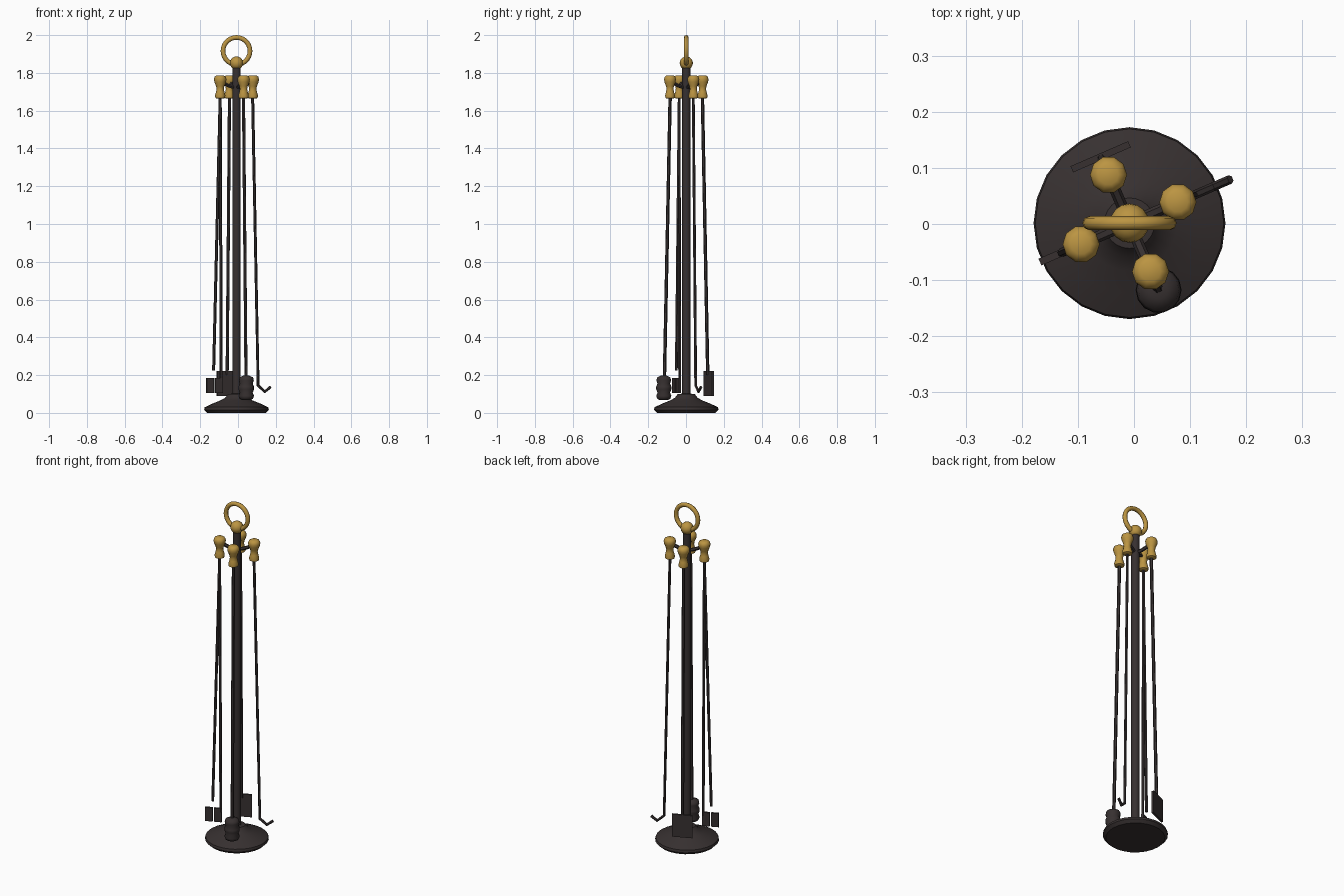
import bpy, bmesh, math
from mathutils import Vector

if "Cube" in bpy.data.objects:
    bpy.data.objects.remove(bpy.data.objects["Cube"])


def material(name, rgb):
    m = bpy.data.materials.new(name)
    m.use_nodes = True
    m.diffuse_color = (*rgb, 1)
    b = m.node_tree.nodes["Principled BSDF"]
    b.inputs["Base Color"].default_value = (*rgb, 1)
    b.inputs["Roughness"].default_value = 0.6
    return m


IRON = material("dark iron", (0.038, 0.030, 0.030))
BRASS = material("brass", (0.50, 0.30, 0.055))
CENTRE = Vector((-0.008, 0.0015, 0))
TURN = math.radians(23.5)


def finish(obj, name, mat, angle=40):
    obj.name = name
    obj.data.materials.append(mat)
    bpy.ops.object.select_all(action='DESELECT')
    obj.select_set(True)
    bpy.context.view_layer.objects.active = obj
    bpy.ops.object.shade_smooth_by_angle(angle=math.radians(angle))
    return obj


def lathe(name, profile, loc, mat, sides, angle=40):
    """Turn (radius, height) points around a vertical axis, capping both ends."""
    bm = bmesh.new()
    rings = [[bm.verts.new((r * math.cos(math.tau * i / sides),
                            r * math.sin(math.tau * i / sides), z))
              for i in range(sides)] for r, z in profile]
    for a, b in zip(rings, rings[1:]):
        for i in range(sides):
            j = (i + 1) % sides
            bm.faces.new((a[i], a[j], b[j], b[i]))
    bm.faces.new(rings[0][::-1])
    bm.faces.new(rings[-1])
    me = bpy.data.meshes.new(name)
    bm.to_mesh(me)
    bm.free()
    obj = bpy.data.objects.new(name, me)
    bpy.context.collection.objects.link(obj)
    obj.location = loc
    return finish(obj, name, mat, angle)


def rod(name, points, radius, mat=IRON):
    """Round bar through a list of points."""
    cu = bpy.data.curves.new(name, 'CURVE')
    cu.dimensions = '3D'
    cu.bevel_depth = radius
    cu.bevel_resolution = 1
    cu.use_fill_caps = True
    sp = cu.splines.new('POLY')
    sp.points.add(len(points) - 1)
    for p, co in zip(sp.points, points):
        p.co = (*co, 1)
    obj = bpy.data.objects.new(name, cu)
    bpy.context.collection.objects.link(obj)
    bpy.ops.object.select_all(action='DESELECT')
    obj.select_set(True)
    bpy.context.view_layer.objects.active = obj
    bpy.ops.object.convert(target='MESH')
    return finish(bpy.context.active_object, name, mat)


def box(name, loc, size, rot):
    bpy.ops.mesh.primitive_cube_add(size=1, location=loc, rotation=(0, 0, rot))
    obj = bpy.context.active_object
    obj.scale = size
    return finish(obj, name, IRON)


def polar(k, r, z):
    """Point on the k-th quarter spoke of the stand."""
    a = TURN + k * math.pi / 2
    return CENTRE + Vector((r * math.cos(a), r * math.sin(a), z))


# Stand: domed foot, pole, ball and carrying ring
lathe("base", [(0.155, 0), (0.171, 0.016), (0.168, 0.03), (0.125, 0.05),
               (0.085, 0.066), (0.06, 0.08), (0.045, 0.1), (0.02, 0.102)],
      CENTRE, IRON, 24)
lathe("pole", [(0.022, 0.08), (0.022, 1.84)], CENTRE, IRON, 12)
bpy.ops.mesh.primitive_uv_sphere_add(segments=16, ring_count=10, radius=0.035,
                                     location=CENTRE + Vector((0, 0, 1.852)))
finish(bpy.context.active_object, "top_ball", BRASS)
bpy.ops.mesh.primitive_torus_add(major_segments=28, minor_segments=8,
                                 major_radius=0.0715, minor_radius=0.0125,
                                 location=CENTRE + Vector((0, 0, 1.916)),
                                 rotation=(math.pi / 2, 0, 0))
finish(bpy.context.active_object, "carry_ring", BRASS, 60)

# Hanging arms and turned grips, one per tool
GRIP = [(0.018, 1.664), (0.026, 1.668), (0.027, 1.682), (0.022, 1.70),
        (0.019, 1.715), (0.022, 1.73), (0.031, 1.752), (0.033, 1.767),
        (0.029, 1.78), (0.018, 1.787)]
TOOLS = ["poker", "shovel", "tongs", "brush"]
for k, tool in enumerate(TOOLS):
    rod(tool + "_arm", [polar(k, 0.01, 1.722), polar(k, 0.045, 1.732),
                        polar(k, 0.08, 1.748)], 0.010)
    lathe(tool + "_grip", GRIP, polar(k, 0.094, 0), BRASS, 10, 50)

# Poker with bent hook
rod("poker_rod", [polar(0, 0.093, 1.68), polar(0, 0.125, 0.145),
                  polar(0, 0.163, 0.112), polar(0, 0.196, 0.137)], 0.008)

# Shovel
rod("shovel_rod", [polar(1, 0.093, 1.68), polar(1, 0.124, 0.2)], 0.009)
box("shovel_blade", polar(1, 0.129, 0.155), (0.012, 0.112, 0.132),
    TURN + math.pi / 2)

# Tongs: two splayed legs with flat jaws
for side, foot, jaw, end in (("outer", 0.132, 0.153, 0.225),
                             ("inner", 0.088, 0.103, 0.165)):
    rod("tongs_leg_" + side, [polar(2, 0.094, 1.68), polar(2, foot, end)], 0.008)
    box("tongs_jaw_" + side, polar(2, jaw, 0.146), (0.042, 0.013, 0.08), TURN)

# Brush with bulging head
rod("brush_rod", [polar(3, 0.093, 1.68), polar(3, 0.126, 0.19)], 0.009)
lathe("brush_head", [(0.022, 0.068), (0.035, 0.074), (0.041, 0.09), (0.034, 0.107),
                     (0.041, 0.125), (0.041, 0.14), (0.034, 0.155),
                     (0.040, 0.172), (0.036, 0.188), (0.016, 0.197)],
      polar(3, 0.13, 0), IRON, 14, 60)
